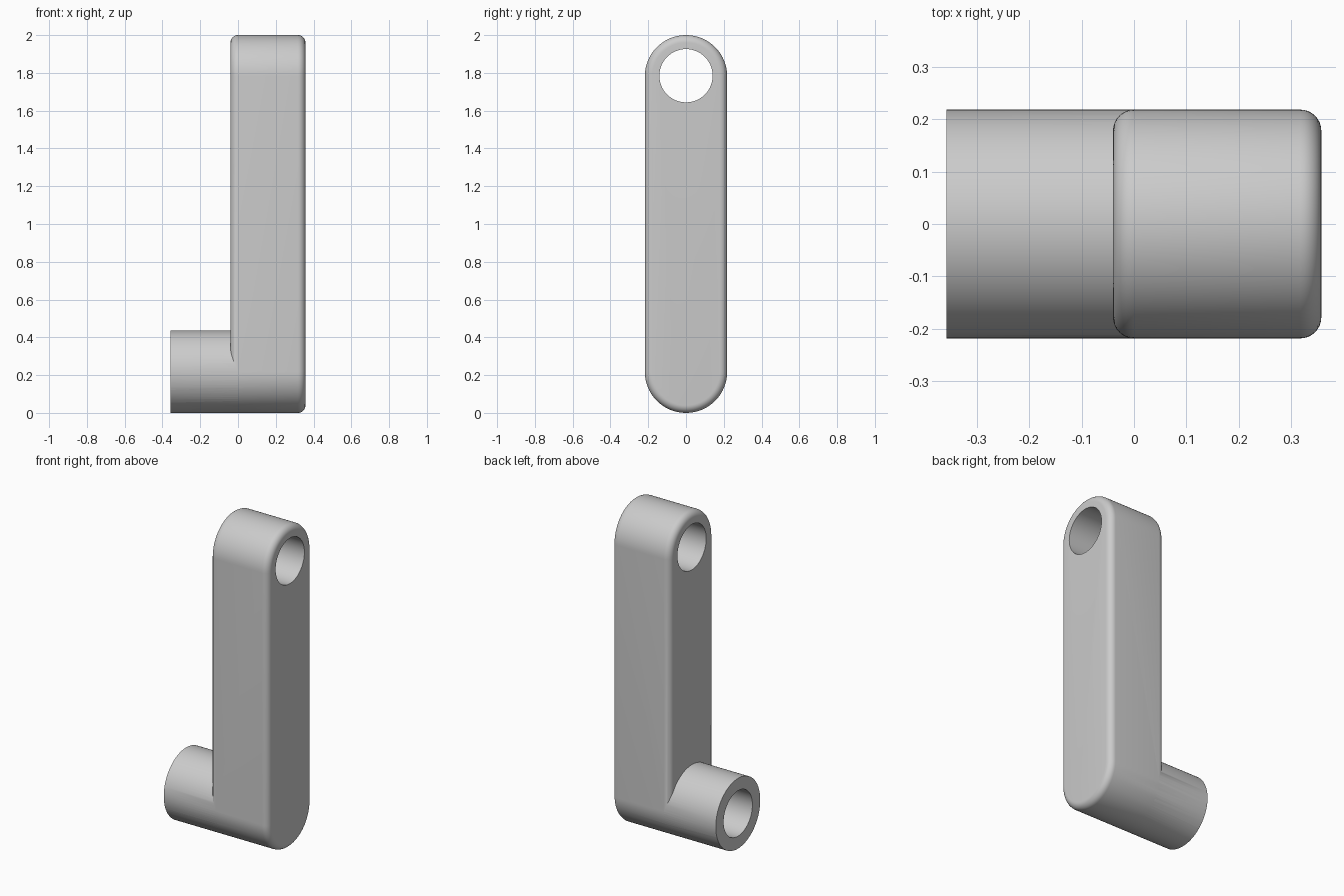
import bpy
import bmesh
from math import pi, sin, cos
from mathutils import Matrix

cube = bpy.data.objects.get("Cube")
if cube:
    bpy.data.objects.remove(cube, do_unlink=True)

R = 0.218            # half width of the arm and radius of the boss
BORE = 0.141         # radius of both bores
LOW, HIGH = R, 2 - R  # heights of the two axes
BACK, FACE = -0.04, 0.357
END = -0.357
FILLET = 0.04
SEG = 96

grey = bpy.data.materials.new("light grey")
grey.use_nodes = True
colour = (0.6, 0.6, 0.6, 1)
grey.diffuse_color = colour
grey.node_tree.nodes["Principled BSDF"].inputs["Base Color"].default_value = colour


def add_object(name, bm):
    bmesh.ops.recalc_face_normals(bm, faces=bm.faces)
    mesh = bpy.data.meshes.new(name)
    bm.to_mesh(mesh)
    bm.free()
    mesh.materials.append(grey)
    obj = bpy.data.objects.new(name, mesh)
    bpy.context.collection.objects.link(obj)
    return obj


def stadium(bm, x, r):
    """Ring of vertices: two half circles joined by straight sides."""
    ring = []
    for centre, start in ((HIGH, 0), (LOW, pi)):
        for i in range(SEG // 2 + 1):
            a = start + 2 * pi * i / SEG
            ring.append(bm.verts.new((x, r * cos(a), centre + r * sin(a))))
    return ring


def cylinder(name, x0, x1, r, z):
    bm = bmesh.new()
    turn = Matrix.Translation(((x0 + x1) / 2, 0, z)) @ Matrix.Rotation(pi / 2, 4, "Y")
    bmesh.ops.create_cone(bm, cap_ends=True, segments=SEG, radius1=r, radius2=r,
                          depth=x1 - x0, matrix=turn)
    return add_object(name, bm)


def combine(target, tool, operation):
    mod = target.modifiers.new(tool.name, "BOOLEAN")
    mod.operation = operation
    mod.solver = "EXACT"
    mod.object = tool
    bpy.context.view_layer.objects.active = target
    bpy.ops.object.modifier_apply(modifier=mod.name)
    bpy.data.objects.remove(tool, do_unlink=True)


# Arm: stadium lofted along x with rounded rims on both faces
steps = 8
arc = [pi / 2 * i / steps for i in range(steps + 1)]
rim = [(FILLET * (1 - cos(a)), R - FILLET * (1 - sin(a))) for a in arc]
sections = [(BACK + d, r) for d, r in rim] + [(FACE - d, r) for d, r in reversed(rim)]
bm = bmesh.new()
rings = [stadium(bm, x, r) for x, r in sections]
for a, b in zip(rings, rings[1:]):
    for i in range(len(a)):
        j = (i + 1) % len(a)
        bm.faces.new((a[i], a[j], b[j], b[i]))
bm.faces.new(rings[0])
bm.faces.new(rings[-1])
arm = add_object("crank_arm", bm)

# Boss on the lower end, through bore on top, blind bore in the boss
combine(arm, cylinder("boss", END, BACK + FILLET, R, LOW), "UNION")
combine(arm, cylinder("upper_bore", BACK - 0.1, FACE + 0.1, BORE, HIGH + 0.003), "DIFFERENCE")
combine(arm, cylinder("boss_bore", END - 0.1, 0, BORE, LOW), "DIFFERENCE")

# Smooth curves, sharp bore edges
bpy.ops.object.select_all(action="DESELECT")
arm.select_set(True)
bpy.context.view_layer.objects.active = arm
bpy.ops.object.shade_smooth_by_angle(angle=pi / 6)
